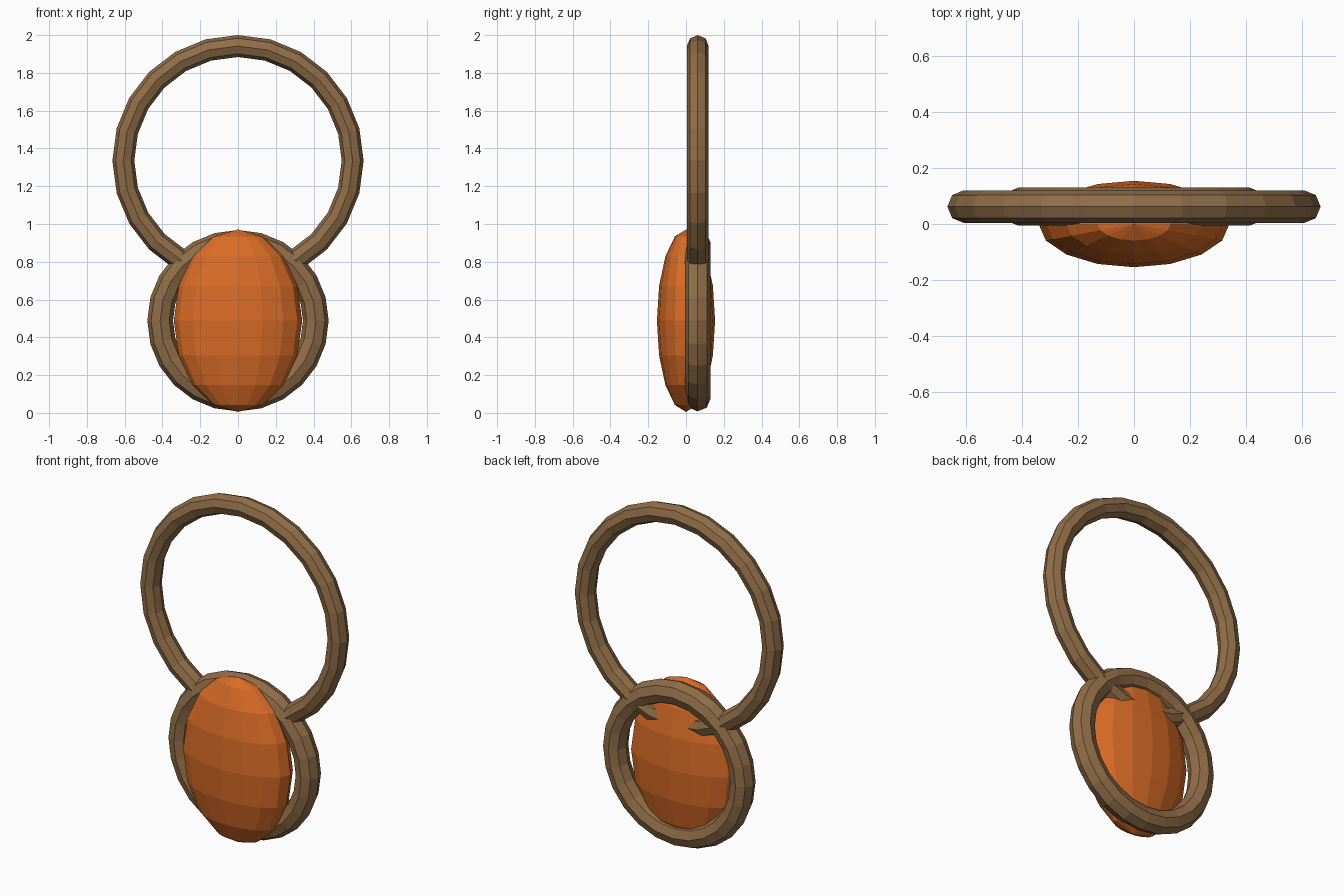
import bpy
import math

cube = bpy.data.objects.get("Cube")
if cube:
    bpy.data.objects.remove(cube, do_unlink=True)


def make_material(name, rgb):
    mat = bpy.data.materials.new(name)
    mat.use_nodes = True
    color = (*rgb, 1.0)
    mat.diffuse_color = color
    mat.node_tree.nodes["Principled BSDF"].inputs["Base Color"].default_value = color
    return mat


def finish(name, mat):
    obj = bpy.context.object
    obj.name = name
    obj.data.materials.append(mat)
    bpy.ops.object.transform_apply(location=False, rotation=True, scale=True)
    bpy.ops.object.shade_flat()
    return obj


def upright_ring(name, y, z, outer, tube, mat):
    bpy.ops.mesh.primitive_torus_add(
        major_segments=24, minor_segments=8,
        major_radius=outer - tube, minor_radius=tube,
        location=(0, y, z), rotation=(math.pi / 2, 0, 0))
    return finish(name, mat)


bronze = make_material("bronze brown", (0.28, 0.155, 0.065))
amber = make_material("amber orange", (0.70, 0.15, 0.02))

# Large band, whose lower arc runs through the stone
upright_ring("finger_band", 0.062, 1.335, 0.665, 0.058, bronze)

# Smaller round setting behind the stone
upright_ring("stone_setting", 0.062, 0.488, 0.48, 0.068, bronze)

# Faceted oval stone
bpy.ops.mesh.primitive_uv_sphere_add(segments=16, ring_count=8, radius=1,
                                     location=(0, 0, 0.488))
bpy.context.object.scale = (0.34, 0.154, 0.483)
finish("oval_stone", amber)
